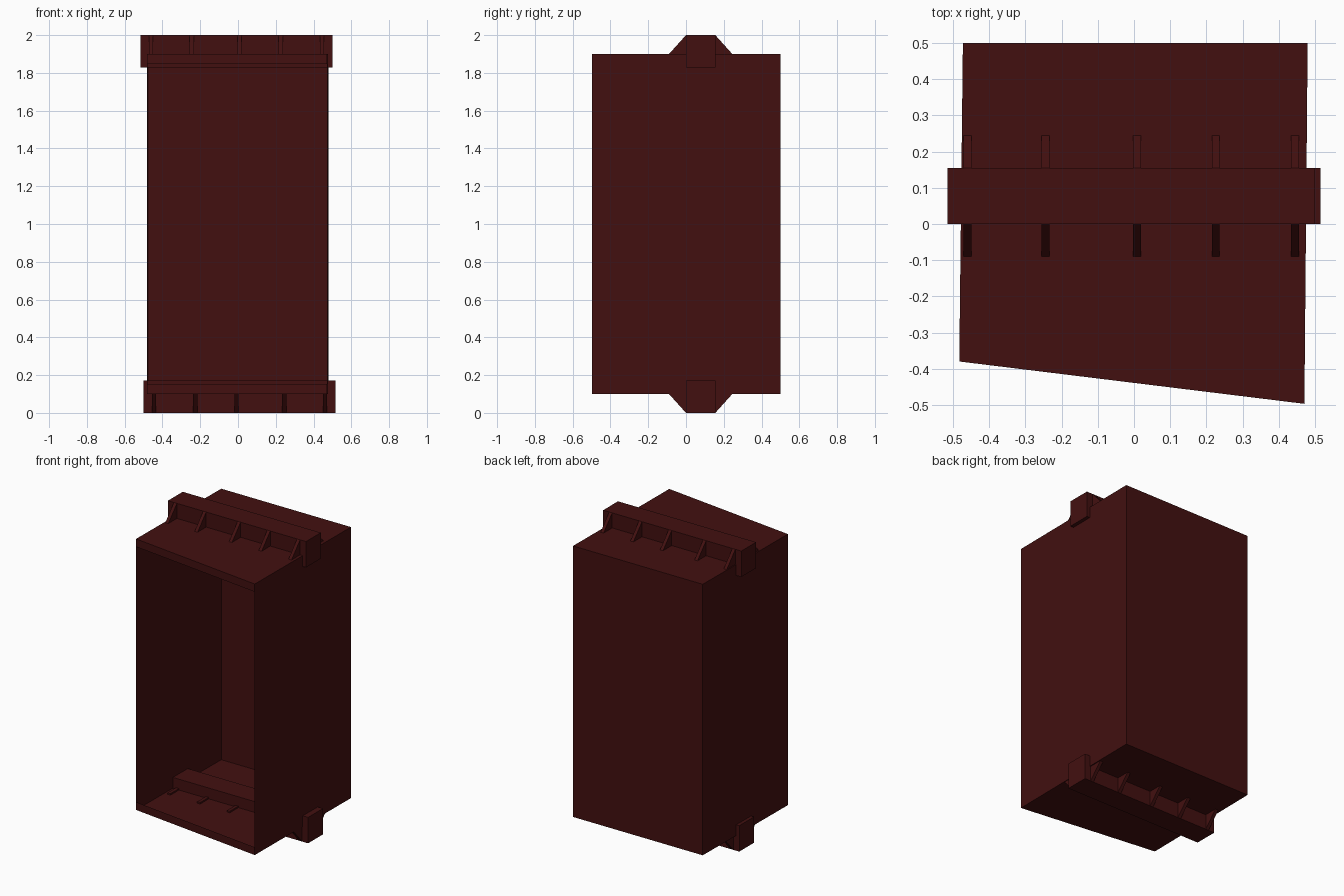
import bpy

if "Cube" in bpy.data.objects:
    bpy.data.objects.remove(bpy.data.objects["Cube"])

mat = bpy.data.materials.new("dark_red")
mat.diffuse_color = (0.055, 0.005, 0.005, 1)
mat.use_nodes = True
mat.node_tree.nodes["Principled BSDF"].inputs["Base Color"].default_value = mat.diffuse_color


def make(name, verts, faces):
    me = bpy.data.meshes.new(name)
    me.from_pydata(verts, [], faces)
    me.materials.append(mat)
    ob = bpy.data.objects.new(name, me)
    bpy.context.collection.objects.link(ob)
    return ob


def prism(name, profile, x0, x1, flip):
    """Extrude a (y, z) profile along x; flip turns it half way round the y axis at z = 1."""
    n = len(profile)
    verts = [(x, y, z) for x in (x0, x1) for y, z in profile]
    if flip:
        verts = [(-x, y, 2 - z) for x, y, z in verts]
    faces = [tuple(range(n))[::-1], tuple(range(n, 2 * n))]
    faces += [(i, (i + 1) % n, n + (i + 1) % n, n + i) for i in range(n)]
    return make(name, verts, faces)


# Open-fronted sheet shell with a slanted front edge and shallow front lips
plan = [(-0.483, -0.38), (0.471, -0.497), (0.48, 0.5), (-0.473, 0.5)]
Z0, Z1, LIP = 0.1, 1.9, 0.052
shell = [(x, y, z) for z in (Z0, Z1) for x, y in plan]
shell += [(x, y, z) for z in (Z0 + LIP, Z1 - LIP) for x, y in plan[:2]]
make("case_shell", shell, [
    (3, 2, 1, 0), (4, 5, 6, 7),            # floor and roof
    (1, 2, 6, 5), (2, 3, 7, 6), (3, 0, 4, 7),  # right, back, left
    (0, 1, 9, 8), (10, 11, 5, 4),          # front lips
])

# Cross rails with triangular ribs, the lower set turned half way round
RAIL = [(0, 1.828), (0.155, 1.828), (0.155, 2), (0, 2)]
RIB_FRONT = [(-0.09, 1.89), (0, 1.89), (0, 2), (-0.09, 1.9)]
RIB_BACK = [(0.155, 1.89), (0.245, 1.89), (0.245, 1.9), (0.155, 2)]
for flip, level in ((False, "upper"), (True, "lower")):
    prism(level + "_rail", RAIL, -0.515, 0.5, flip)
    for i, x in enumerate((-0.46, -0.245, 0.008, 0.226, 0.445)):
        for side, prof in (("front", RIB_FRONT), ("back", RIB_BACK)):
            prism(f"{level}_{side}_rib_{i + 1}", prof, x - 0.011, x + 0.011, flip)
